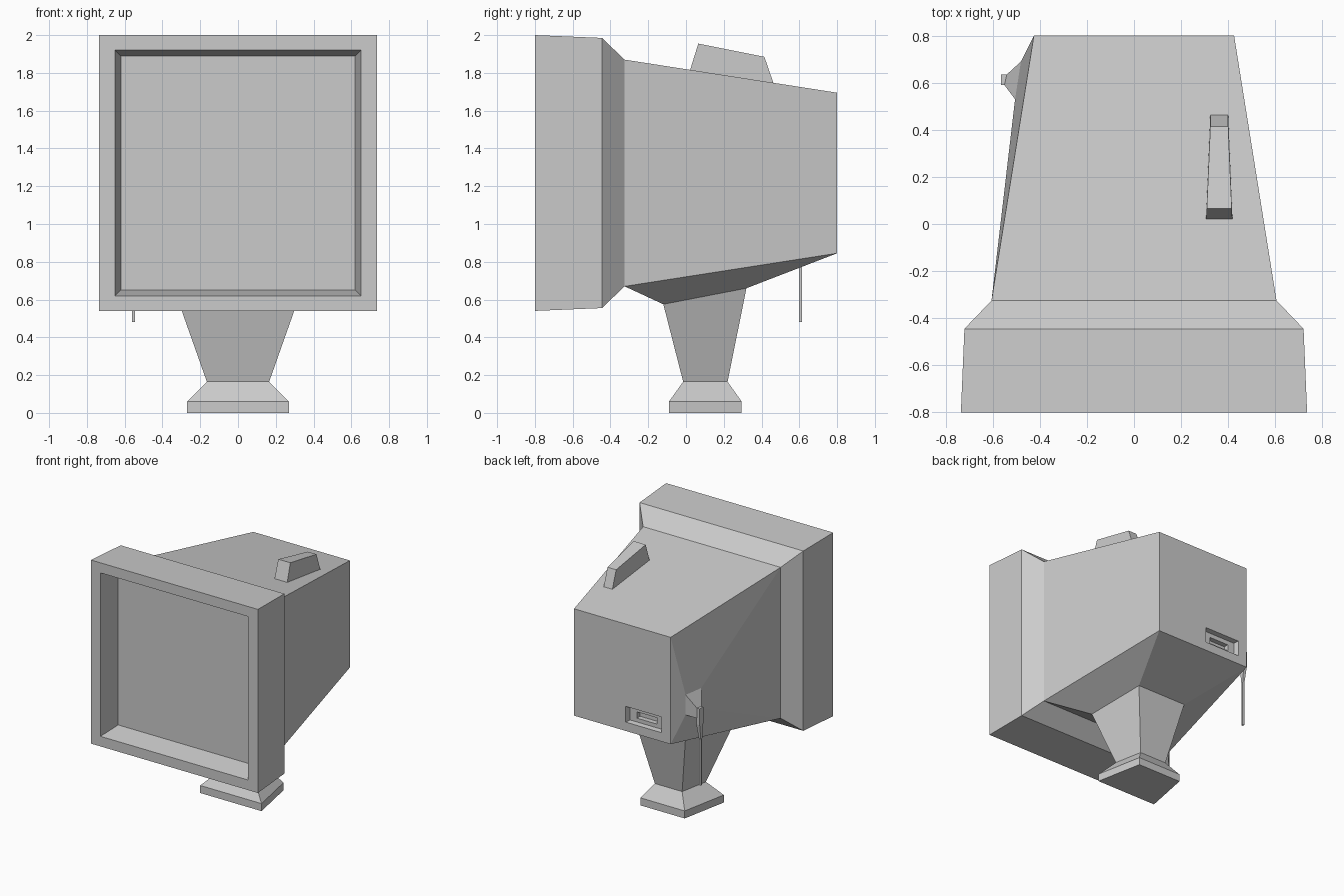
import bpy

if "Cube" in bpy.data.objects:
    bpy.data.objects.remove(bpy.data.objects["Cube"])


def loft(name, loops, start=True, end=True, skip=()):
    """Bridge four-corner loops; skip holds (section, side) faces to leave open."""
    verts = [p for loop in loops for p in loop]
    faces = []
    for s in range(len(loops) - 1):
        for i in range(4):
            if (s, i) in skip:
                continue
            j = (i + 1) % 4
            a, b = 4 * s, 4 * s + 4
            faces.append((a + i, b + i, b + j, a + j))
    if start:
        faces.append((0, 1, 2, 3))
    if end:
        n = len(verts)
        faces.append((n - 1, n - 2, n - 3, n - 4))
    mesh = bpy.data.meshes.new(name)
    mesh.from_pydata(verts, [], faces)
    mesh.update()
    obj = bpy.data.objects.new(name, mesh)
    bpy.context.collection.objects.link(obj)
    return obj


def upright(y, x0, x1, z0, z1):
    return [(x0, y, z0), (x1, y, z0), (x1, y, z1), (x0, y, z1)]


def level(z, y0, y1, wf, wb, zb=None, xc=0.0):
    """Horizontal trapezoid: half width wf at the front, wb at the back."""
    zb = z if zb is None else zb
    return [(xc - wf, y0, z), (xc + wf, y0, z), (xc + wb, y1, zb), (xc - wb, y1, zb)]


# Casing: screen recess, bezel, tapered shell, rear socket recess
F = upright(-0.325, -0.605, 0.605, 0.67, 1.87)
B = upright(0.8, -0.425, 0.425, 0.845, 1.695)
loft("monitor_casing", [
    upright(-0.62, -0.62, 0.62, 0.65, 1.89),
    upright(-0.8, -0.65, 0.65, 0.62, 1.92),
    upright(-0.8, -0.735, 0.735, 0.54, 2.0),
    upright(-0.445, -0.72, 0.72, 0.555, 1.985),
    F, B,
    upright(0.8, -0.345, -0.03, 0.915, 1.04),
    upright(0.76, -0.335, -0.04, 0.92, 1.035),
    upright(0.76, -0.275, -0.10, 0.95, 1.0),
    upright(0.72, -0.275, -0.10, 0.95, 1.0),
], skip={(4, 0), (4, 3)})

# Underside sloping into the neck and foot
loft("underside_and_stand", [
    [F[0], F[1], B[1], B[0]],
    level(0.575, -0.12, 0.32, 0.31, 0.22, 0.66),
    level(0.165, -0.015, 0.22, 0.165, 0.12),
    level(0.06, -0.09, 0.295, 0.27, 0.195),
    level(0.0, -0.09, 0.295, 0.27, 0.195),
], start=False)


def sideways(x0, x1, y0, y1, z0, z1):
    return [(x0, y0, z0), (x1, y1, z0), (x1, y1, z1), (x0, y0, z1)]


# Left wall drawn out into the cable outlet
loft("left_wall_outlet", [
    [F[0], B[0], B[3], F[3]],
    sideways(-0.505, -0.48, 0.53, 0.69, 1.05, 1.21),
    sideways(-0.55, -0.54, 0.59, 0.635, 1.02, 1.10),
], start=False)

# Hanging cable, thick at the outlet
loft("cable", [
    level(1.10, 0.59, 0.635, 0.015, 0.015, xc=-0.55),
    level(0.97, 0.59, 0.635, 0.015, 0.015, xc=-0.55),
    level(0.84, 0.597, 0.613, 0.008, 0.008, xc=-0.552),
    level(0.48, 0.597, 0.613, 0.008, 0.008, xc=-0.552),
])

# Wedge-shaped block on the roof
loft("top_block", [
    level(1.955, 0.065, 0.415, 0.053, 0.038, 1.885, xc=0.362),
    level(1.81, 0.02, 0.465, 0.056, 0.038, 1.74, xc=0.362),
])
